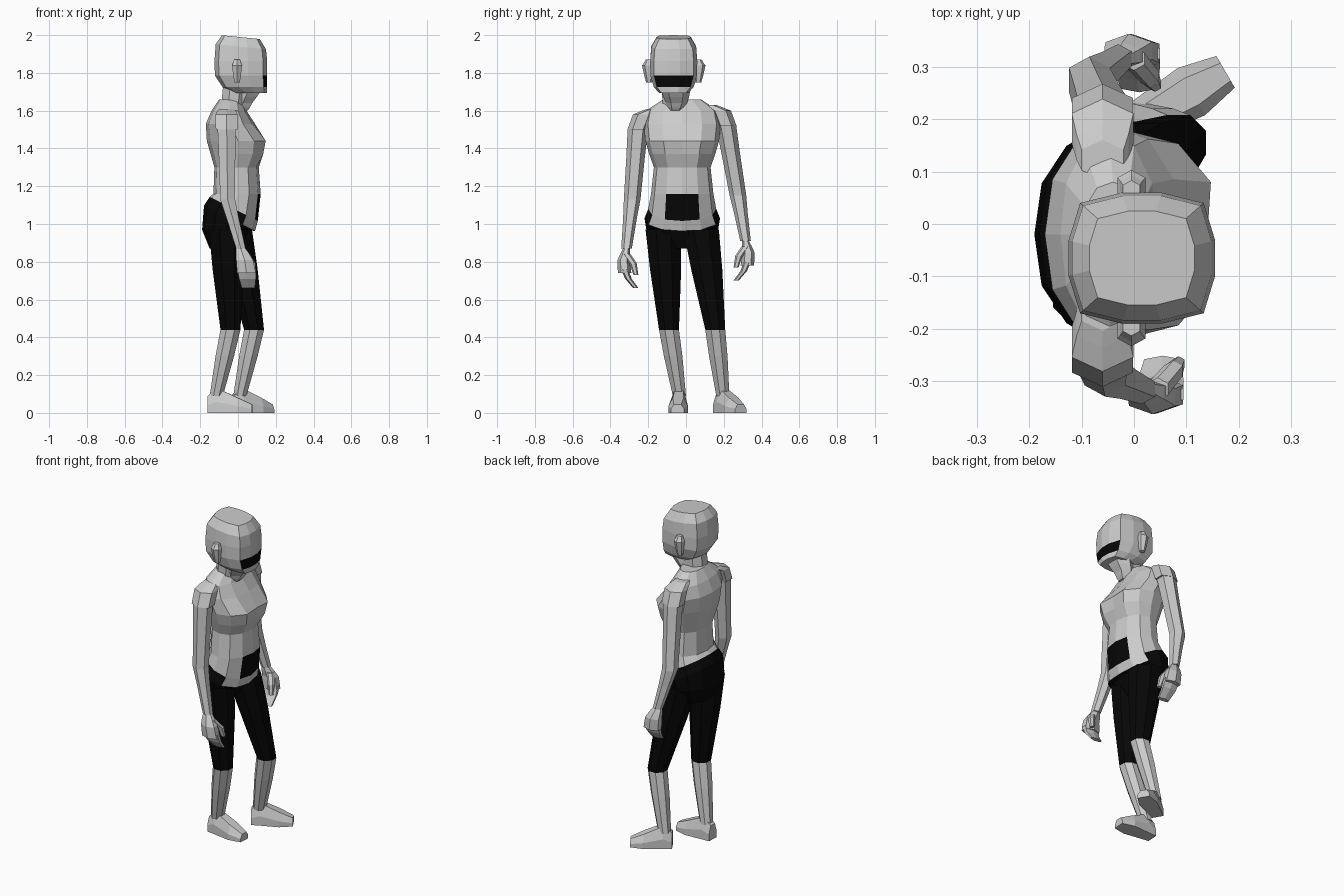
import bpy, bmesh
from math import sin, cos, radians, tau
from mathutils import Vector

default_cube = bpy.data.objects.get("Cube")
if default_cube:
    bpy.data.objects.remove(default_cube, do_unlink=True)


def make_material(name, value):
    material = bpy.data.materials.new(name)
    material.use_nodes = True
    colour = (value, value, value, 1)
    material.diffuse_color = colour
    shader = material.node_tree.nodes["Principled BSDF"]
    shader.inputs["Base Color"].default_value = colour
    return material


MATERIALS = make_material("light grey", 0.6), make_material("black", 0.002)
SKIN, DARK = range(len(MATERIALS))


def all_skin(row, column):
    return SKIN


def ring(centre, radius_x, radius_y, sides=8, power=2.2, turn=0.5, tilt=0, dent=0):
    """Rounded section; tilt slopes it along x, dent pulls in the front centre."""
    points = []
    for i in range(sides):
        angle = tau * (i + turn) / sides
        c, s = cos(angle), sin(angle)
        scale = (abs(c) ** power + abs(s) ** power) ** (-1 / power)
        x = radius_x * c * scale
        if i == 0:
            x -= dent
        points.append(centre + Vector((x, radius_y * s * scale, tilt * x)))
    return points


def loft(name, sections, paint=all_skin):
    """Skin a list of sections, with capped ends."""
    bm = bmesh.new()
    rows = [[bm.verts.new(point) for point in section] for section in sections]
    sides = len(rows[0])
    for row, (lower, upper) in enumerate(zip(rows, rows[1:])):
        for column in range(sides):
            after = (column + 1) % sides
            corners = lower[column], lower[after], upper[after], upper[column]
            bm.faces.new(corners).material_index = paint(row, column)
    bm.faces.new(rows[0]).material_index = paint(0, sides // 2)
    bm.faces.new(rows[-1]).material_index = paint(len(rows) - 2, sides // 2)
    bmesh.ops.recalc_face_normals(bm, faces=bm.faces)
    mesh = bpy.data.meshes.new(name)
    bm.to_mesh(mesh)
    bm.free()
    for material in MATERIALS:
        mesh.materials.append(material)
    bpy.context.collection.objects.link(bpy.data.objects.new(name, mesh))


def limb(name, joints, radii, sides=6, paint=all_skin, bulge=1, flat=1):
    """Tapering tube with a bulging section inside each span; flat thins it along y."""
    sections = [ring(joints[0], radii[0], radii[0] * flat, sides)]
    for i in range(1, len(joints)):
        middle = joints[i - 1].lerp(joints[i], 0.4)
        thickness = bulge * (radii[i - 1] + radii[i]) / 2
        sections.append(ring(middle, thickness, thickness * flat, sides))
        sections.append(ring(joints[i], radii[i], radii[i] * flat, sides))
    loft(name, sections, paint)


# Torso: height, back, front and half width of each section
torso_sections = []
for height, back, front, half_width in (
    (0.87, -0.15, 0.01, 0.13),
    (0.97, -0.19, 0.06, 0.19),
    (1.03, -0.18, 0.09, 0.2),
    (1.08, -0.15, 0.105, 0.18),
    (1.16, -0.13, 0.12, 0.165),
    (1.3, -0.125, 0.11, 0.15),
    (1.37, -0.145, 0.15, 0.175),
    (1.44, -0.165, 0.165, 0.195),
    (1.53, -0.17, 0.09, 0.205),
    (1.6, -0.14, 0.045, 0.19),
    (1.66, -0.1, 0.02, 0.1),
):
    at_waistband = 1 < height < 1.1
    at_bust = 1.35 < height < 1.5
    torso_sections.append(ring(
        Vector(((back + front) / 2, -0.02, height)), (front - back) / 2, half_width,
        sides=12, turn=0, tilt=-0.5 if at_waistband else 0, dent=0.025 if at_bust else 0))


def torso_paint(row, column):
    """Dark shorts, a light waistband in front, and a dark belly patch above it."""
    in_front = min(column, 11 - column) < 2
    in_centre = column in (0, 11)
    if row < 2 or (row == 2 and not in_front) or (row == 3 and in_centre):
        return DARK
    return SKIN


loft("torso", torso_sections, torso_paint)

# Neck and chin
limb("neck", [Vector((-0.03, -0.06, 1.59)), Vector((-0.01, -0.065, 1.77))],
     (0.065, 0.07), sides=8)
limb("chin", [Vector((0.02, -0.055, 1.6)), Vector((0.025, -0.05, 1.64)),
              Vector((0.06, -0.055, 1.72))], (0.035, 0.056, 0.08))

# Head: rounded box whose lower sections stay flush at the face
head_sections = []
for level in (-1, -0.8, -0.4, 0.1, 0.6, 0.93):
    size = 1 - 0.38 * level ** 4
    forward = (1 - size) * 0.135 if level < 0 else 0
    centre = Vector((0.015 + forward, -0.065, 1.847 + 0.153 * level))
    head_sections.append(ring(centre, 0.14 * size, 0.125 * size, sides=12, power=4,
                              tilt=-0.1 if level > 0.5 else 0))


def head_paint(row, column):
    return DARK if row == 1 and column in (0, 10, 11) else SKIN


loft("head", head_sections, head_paint)


def build_foot(name, ankle, degrees):
    """Wedge running from behind the ankle to the toes."""
    along = Vector((cos(radians(degrees)), sin(radians(degrees)), 0))
    across = Vector((-along.y, along.x, 0))
    heel = Vector((ankle.x, ankle.y, 0)) - along * 0.045
    sections = []
    for reach, half_width, height in (
            (0, 0.035, 0.09), (0.05, 0.04, 0.13), (0.16, 0.052, 0.08), (0.235, 0.035, 0.045)):
        half = [(1, 0), (1, 0.45), (0.55, 1)]
        outline = half + [(-u, v) for u, v in reversed(half)]
        sections.append([heel + along * reach + across * half_width * u
                         + Vector((0, 0, height * v)) for u, v in outline])
    loft(name, sections)


def build_hand(label, side, wrist):
    """Hanging hand with fingers curling towards the body."""
    def at(x, outward, drop):
        return wrist + Vector((x, side * outward, -drop))

    limb(label + "_palm", [wrist, at(0.02, 0.015, 0.06), at(0.03, 0.01, 0.13)],
         (0.028, 0.05, 0.055), flat=0.65)
    # Fingers held together, and a thumb
    joints = [at(0.03 + bend * 0.005, 0.01 - 0.01 * bend * (bend + 1), 0.11 + 0.05 * bend)
              for bend in range(3)]
    limb(label + "_fingers", joints, (0.056, 0.05, 0.04), flat=0.35)
    limb(label + "_thumb", [at(0.03, 0, 0.03), at(0.06, -0.035, 0.08), at(0.07, -0.05, 0.14)],
         (0.022, 0.02, 0.013))


def build_side(label, side, hip, knee, ankle, foot_turn, shoulder, elbow, wrist):
    # Leg, with the shorts ending at the knee
    limb(label + "_leg", [hip, knee, ankle], (0.1, 0.056, 0.037), sides=8, bulge=1.12,
         paint=lambda row, column: DARK if row < 2 else SKIN)
    build_foot(label + "_foot", ankle, foot_turn)
    # Shoulder cap, arm and hand
    inward = Vector((0, -side, 0))
    up = Vector((0, 0, 1))
    limb(label + "_shoulder", [shoulder + inward * 0.09 + up * 0.11,
                               shoulder + inward * 0.03 + up * 0.08, shoulder],
         (0.045, 0.066, 0.065), flat=0.85)
    limb(label + "_arm", [shoulder, elbow, wrist], (0.054, 0.044, 0.028))
    build_hand(label, side, wrist)
    # Ear
    ear = Vector((-0.005, -0.065 + side * 0.13, 1.75))
    limb(label + "_ear", [ear, ear + up * 0.09 - inward * 0.008, ear + up * 0.12],
         (0.016, 0.03, 0.018))


build_side("right", -1,
           hip=Vector((-0.06, -0.12, 0.97)), knee=Vector((-0.04, -0.09, 0.44)),
           ankle=Vector((-0.115, -0.035, 0.09)), foot_turn=-3,
           shoulder=Vector((-0.06, -0.255, 1.5)), elbow=Vector((-0.055, -0.285, 1.13)),
           wrist=Vector((0.015, -0.315, 0.87)))
build_side("left", 1,
           hip=Vector((-0.02, 0.08, 0.97)), knee=Vector((0.085, 0.155, 0.44)),
           ankle=Vector((0.01, 0.195, 0.09)), foot_turn=30,
           shoulder=Vector((-0.06, 0.212, 1.52)), elbow=Vector((-0.085, 0.275, 1.15)),
           wrist=Vector((-0.03, 0.315, 0.91)))
